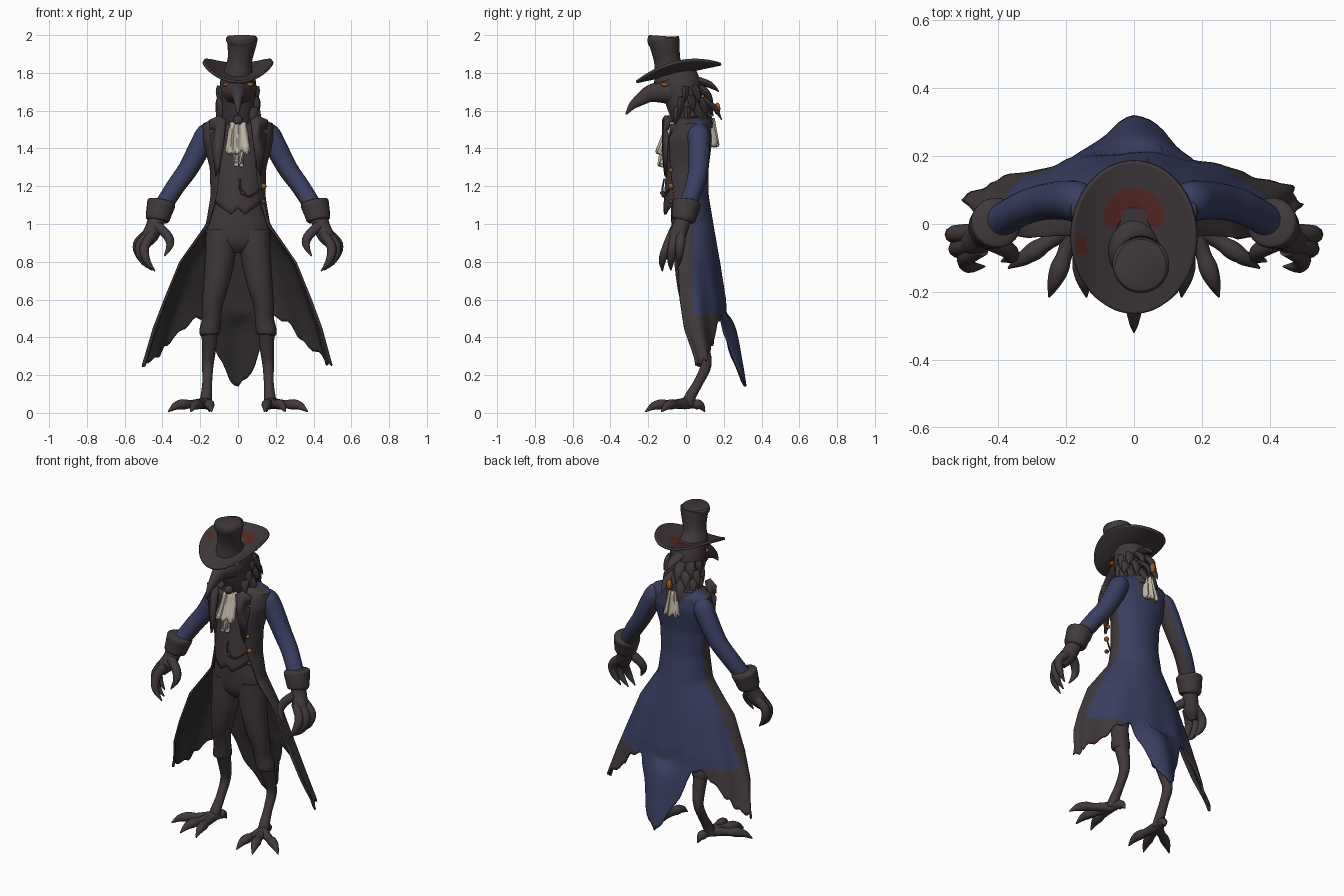
import bpy, bmesh, random
from math import sin, cos, pi, radians, exp, sqrt
from mathutils import Vector

random.seed(4)
cube = bpy.data.objects.get("Cube")
if cube:
    bpy.data.objects.remove(cube, do_unlink=True)


def material(name, r, g, b):
    m = bpy.data.materials.new(name)
    m.use_nodes = True
    m.diffuse_color = (r, g, b, 1)
    bsdf = m.node_tree.nodes["Principled BSDF"]
    bsdf.inputs["Base Color"].default_value = (r, g, b, 1)
    bsdf.inputs["Roughness"].default_value = .9
    return m


charcoal = material("charcoal", .054, .041, .046)
lining = material("dark lining", .034, .028, .031)
blue = material("coat blue", .042, .050, .120)
cream = material("cream linen", .50, .45, .36)
red = material("hat band red", .10, .022, .017)
orange = material("amber", .33, .09, .015)


def finish(name, bm, mats, rule=None, closed=True):
    """Turn a bmesh into a smooth shaded object, coloured by rule."""
    bmesh.ops.remove_doubles(bm, verts=bm.verts, dist=.0004)
    if closed:
        bmesh.ops.recalc_face_normals(bm, faces=bm.faces)
    bm.normal_update()
    for f in bm.faces:
        f.smooth = True
        if rule:
            f.material_index = rule(f.calc_center_median(), f.normal)
    mesh = bpy.data.meshes.new(name)
    bm.to_mesh(mesh)
    bm.free()
    mesh.set_sharp_from_angle(angle=radians(45))
    for m in mats:
        mesh.materials.append(m)
    ob = bpy.data.objects.new(name, mesh)
    bpy.context.collection.objects.link(ob)
    return ob


def lerp(table, key):
    """Interpolate the rows of a table by their first column."""
    rows = sorted(table)
    key = min(max(key, rows[0][0]), rows[-1][0])
    for p, q in zip(rows, rows[1:]):
        if key <= q[0]:
            t = (key - p[0]) / (q[0] - p[0])
            return [a + (b - a) * t for a, b in zip(p[1:], q[1:])]


def spline(points, steps):
    """Catmull-Rom through rows of any length."""
    pts = [points[0]] + list(points) + [points[-1]]
    out = []
    for a, b, c, d in zip(pts, pts[1:], pts[2:], pts[3:]):
        for k in range(steps):
            t = k / steps
            out.append([(2*q + (r-p)*t + (2*p-5*q+4*r-s)*t*t + (3*q-p-3*r+s)*t**3) / 2
                        for p, q, r, s in zip(a, b, c, d)])
    return out + [list(points[-1])]


def tube(name, points, mats, rule=None, side=1, n=14, steps=4):
    """Tapered tube; each point is x, y, z, radius and optional second radius."""
    rows = spline(points, steps)
    centres = [Vector((side * r[0], r[1], r[2])) for r in rows]
    bm = bmesh.new()
    rings = []
    for i, row in enumerate(rows):
        t = (centres[min(i+1, len(rows)-1)] - centres[max(i-1, 0)]).normalized()
        a = (Vector((1, 0, 0)) - t * t.x).normalized()
        b = t.cross(a)
        rings.append([bm.verts.new(centres[i] + a * row[3] * cos(k*2*pi/n)
                                   + b * row[-1] * sin(k*2*pi/n)) for k in range(n)])
    for p, q in zip(rings, rings[1:]):
        for k in range(n):
            j = (k + 1) % n
            bm.faces.new((p[k], p[j], q[j], q[k]))
    bm.faces.new(rings[0])
    bm.faces.new(rings[-1])
    return finish(name, bm, mats, rule)


def sheet(name, fn, nu, nv, mats, rule=None, thick=.01, offset=0):
    """Cloth surface fn(u, v), given thickness; the back can shift material."""
    bm = bmesh.new()
    g = [[bm.verts.new(fn(i / nu, j / nv)) for i in range(nu+1)] for j in range(nv+1)]
    for p, q in zip(g, g[1:]):
        for i in range(nu):
            bm.faces.new((p[i], p[i+1], q[i+1], q[i]))
    ob = finish(name, bm, mats, rule, closed=False)
    mod = ob.modifiers.new("thickness", 'SOLIDIFY')
    mod.thickness, mod.offset, mod.material_offset = thick, -1, offset


def ball(name, x, y, z, r, mat, stretch=1):
    bm = bmesh.new()
    bmesh.ops.create_uvsphere(bm, u_segments=12, v_segments=8, radius=r)
    bmesh.ops.scale(bm, verts=bm.verts, vec=(1, 1, stretch))
    bmesh.ops.translate(bm, verts=bm.verts, vec=(x, y, z))
    finish(name, bm, [mat])


# Long coat: wraps the chest, opens at the front, flares into a ragged hem
COAT = [(1.57, .10, .04, .10, -.05, 150), (1.53, .19, .05, .13, -.07, 155),
        (1.45, .19, .04, .14, -.11, 152), (1.30, .15, .02, .12, -.12, 138),
        (1.15, .145, .01, .12, -.12, 126), (1.0, .17, -.01, .145, -.10, 108),
        (.8, .31, -.04, .18, -.07, 93), (.6, .39, -.03, .21, -.05, 90),
        (.45, .445, -.005, .215, 0, 90), (.3, .485, .05, .21, 0, 90), (.14, .53, .08, .21, 0, 90)]
HEM = [(0, .14), (.06, .18), (.12, .27), (.2, .4), (.28, .51), (.4, .49), (.55, .38),
       (.75, .29), (1, .25)]


def coat(u, v):
    s = 2 * u - 1
    low = lerp(HEM, abs(s))[0] + .012 * sin(47 * s)
    z = 1.57 + (low - 1.57) * v
    w, cy, back, front, spread = lerp(COAT, z)
    a = s * radians(spread)
    fold = 1 + .05 * max(0, .9 - z) * sin(19 * s)
    depth = back - cy if cos(a) > 0 else cy - front
    tail = .18 * sqrt(max(0, .52 - z)) * exp(-(s / .17) ** 2)
    return (w * fold * sin(a), cy + depth * fold * cos(a) + tail, z)


def coat_colour(c, n):
    trim = c.z < .52 and abs(c.x) > .23
    return 1 if trim or c.y < .038 else 0


sheet("long_coat", coat, 72, 64, [blue, charcoal, lining], coat_colour, .012, 2)


# Waistcoat front with a pointed hem
def waistcoat(u, v):
    a = radians(90 + 180 * u)
    x = .135 * sin(a)
    low = lerp([(0, 1.085), (.04, 1.05), (.135, 1.12)], abs(x))[0]
    z = 1.53 + (low - 1.53) * v
    return (x, -.005 + (.085 + .03 * v) * cos(a), z)


sheet("waistcoat", waistcoat, 32, 14, [charcoal], thick=.012)
tube("waist_and_hips", [(0, .02, 1.3, .12, .08), (0, .01, 1.1, .135, .09),
                        (0, .01, .98, .165, .085), (0, .015, .9, .14, .075),
                        (0, .02, .85, .05, .04)], [charcoal], n=24)
tube("watch_chain", [(.01, -.115, 1.24, .005), (.015, -.125, 1.18, .006),
                     (.06, -.12, 1.145, .006), (.125, -.085, 1.19, .005)], [charcoal], n=6)
ball("chain_fob", .025, -.125, 1.165, .012, red)
ball("upper_button", .125, -.08, 1.285, .012, orange)
ball("middle_button", .137, -.08, 1.2, .015, orange)
ball("lower_button", .135, -.08, 1.12, .013, charcoal)


# Cravat at the throat and the pale tail of the scarf at the nape
def pleats(top, bottom, w0, w1, y0, y1):
    def fn(u, v):
        s = 2 * u - 1
        out = 1 if y1 > y0 else -1
        y = y0 + (y1 - y0) * v + out * .007 * (cos(s * 9) - s * s * 3)
        return (s * (w0 + (w1 - w0) * v) * out, y,
                top + (bottom - top + .012 * sin(s * 13)) * v)
    return fn


sheet("cravat", pleats(1.54, 1.385, .045, .068, -.095, -.155), 20, 6, [cream], thick=.03)
sheet("cravat_tip", pleats(1.40, 1.315, .045, .014, -.13, -.145), 14, 4, [cream], thick=.025)
sheet("scarf_tail", pleats(1.56, 1.42, .03, .058, .145, .17), 16, 6, [cream], thick=.02)
ball("cravat_pin", 0, -.09, 1.55, .026, charcoal)
ball("scarf_tie", 0, .165, 1.61, .017, orange, 1.9)

# Head, curved beak and eyes
tube("head_and_neck", [(0, .04, 1.46, .11, .07), (0, .035, 1.54, .10, .095),
                       (0, -.005, 1.63, .092, .095), (0, -.025, 1.73, .097, .105),
                       (0, -.04, 1.81, .085, .09)], [charcoal], n=24)
tube("beak", [(0, -.08, 1.70, .085, .07), (0, -.135, 1.698, .065, .058),
              (0, -.19, 1.69, .04, .047), (0, -.24, 1.66, .027, .034),
              (0, -.285, 1.625, .016, .021), (0, -.318, 1.58, .003, .004)], [charcoal])
tube("collar", [(0, .045, 1.5, .13, .10), (0, .04, 1.56, .115, .095),
                (0, .045, 1.565, .09, .08)], [charcoal], n=24)
ball("left_eye", .062, -.112, 1.738, .022, orange, .55)
ball("right_eye", -.062, -.108, 1.738, .019, orange, .5)


# Feather tufts: swept off the nape, around the neck and along the jaw
def tuft(x, y, z, dx, dy, dz, r):
    tube("feather_tuft", [(x, y, z, r, r * .6), (x + dx * .5, y + dy * .6, z + dz * .4, r * .8, r * .5),
                          (x + dx, y + dy, z + dz, .002, .002)], [charcoal], n=8, steps=3)


for row in range(3):
    for k in range(-3, 4):
        a = k * .62 + row * .25 - .25
        reach = random.uniform(.018, .03) + max(0, cos(a)) * .04
        tuft(.078 * sin(a), .082 * cos(a), 1.72 - row * .055, reach * sin(a), reach * cos(a),
             -random.uniform(.07, .11), .036)
tuft(0, .06, 1.76, .01, .115, -.06, .035)
tuft(.03, .09, 1.66, .01, .10, -.11, .03)


# Top hat with a tilted brim curled up at the sides
def brim(u, v):
    r, a = .3 + .7 * v, 2 * pi * u
    x, y = .18 * r * sin(a), .225 * r * cos(a)
    return (x, y - .04, 1.806 + .21 * y + .06 * (x / .18) ** 2)


def brim_colour(c, n):
    patch = c.y > -.01 and (c.x / .088) ** 2 + ((c.y - .025) / .078) ** 2 < 1
    spot = -.17 < c.x < -.138 and -.09 < c.y < -.045
    return 1 if patch or spot else 0


sheet("hat_brim", brim, 80, 20, [charcoal, red, charcoal], brim_colour, .014, 2)
tube("hat_crown", [(0, -.075, 1.775, .085, .10), (.003, -.09, 1.82, .073, .08),
                   (.01, -.10, 1.87, .065, .07), (.02, -.113, 1.95, .077, .08),
                   (.02, -.12, 1.98, .084, .085), (.02, -.12, 1.995, .074, .075)],
     [charcoal], n=28)


# Limbs, made for both sides
def inner_arm(side):
    return lambda c, n: 1 if n.dot(Vector((-.75 * side, .1, -.55))) > .55 else 0


FINGERS = [[(.45, -.07, .95), (.495, -.10, .88), (.485, -.125, .81), (.44, -.125, .75)],
           [(.465, -.05, .95), (.52, -.07, .885), (.505, -.08, .81), (.455, -.08, .755)],
           [(.475, -.025, .95), (.53, -.03, .895), (.52, -.035, .83), (.48, -.04, .775)],
           [(.43, -.05, .99), (.375, -.075, .94), (.36, -.095, .89), (.39, -.11, .83)]]
TOES = [(.37, -.13), (.25, -.215), (.14, -.215), (.15, .10)]
for label, s in (("left", 1), ("right", -1)):
    tube(label + "_sleeve", [(.12, .06, 1.51, .03), (.16, .065, 1.48, .058), (.20, .07, 1.41, .058),
                             (.265, .065, 1.29, .053), (.33, .045, 1.2, .05), (.40, .005, 1.09, .048)],
         [blue, charcoal], inner_arm(s), s, 18)
    tube(label + "_cuff", [(.402, .006, 1.125, .058), (.405, .004, 1.112, .075), (.416, -.004, 1.07, .07),
                           (.427, -.012, 1.025, .063), (.429, -.014, 1.015, .05)], [charcoal], side=s, n=18)
    tube(label + "_palm", [(.425, -.01, 1.05, .045), (.445, -.03, .98, .045),
                           (.47, -.05, .93, .044), (.485, -.06, .89, .024)], [charcoal], side=s)
    for path in FINGERS:
        tube(label + "_finger", [p + (r,) for p, r in zip(path, (.027, .026, .02, .003))],
             [charcoal], side=s, n=10)
    tube(label + "_trouser_leg", [(.085, .015, .97, .085), (.098, .015, .8, .078), (.12, .02, .66, .065),
                                  (.135, .03, .58, .055), (.14, .045, .5, .05), (.15, .06, .43, .055),
                                  (.15, .06, .41, .045)], [charcoal], side=s, n=18)
    tube(label + "_shin", [(.15, .06, .45, .045), (.153, .09, .34, .037), (.16, .105, .25, .03),
                           (.163, .065, .16, .026), (.168, .025, .09, .03), (.172, .005, .04, .035)],
         [charcoal], side=s)
    for tx, ty in TOES:
        toe = [(.172 + (tx - .172) * f, ty * f, z, r) for f, z, r in
               ((0, .05, .032), (.4, .045, .023), (.6, .045, .028), (.8, .036, .021), (1, .006, .003))]
        tube(label + "_toe", toe, [charcoal], side=s, n=10)
    # Notched lapel lying on the chest
    bm = bmesh.new()
    outline = [(.065, 1.55), (.10, 1.575), (.155, 1.55), (.15, 1.50), (.12, 1.495),
               (.15, 1.475), (.135, 1.38), (.12, 1.25), (.10, 1.30), (.08, 1.42)]
    bm.faces.new([bm.verts.new((s * x, -.125 + .35 * (x - .05) + .1 * max(0, z - 1.5), z)) for x, z in outline])
    lapel = finish(label + "_lapel", bm, [charcoal], closed=False)
    lapel.modifiers.new("thickness", 'SOLIDIFY').thickness = .014
